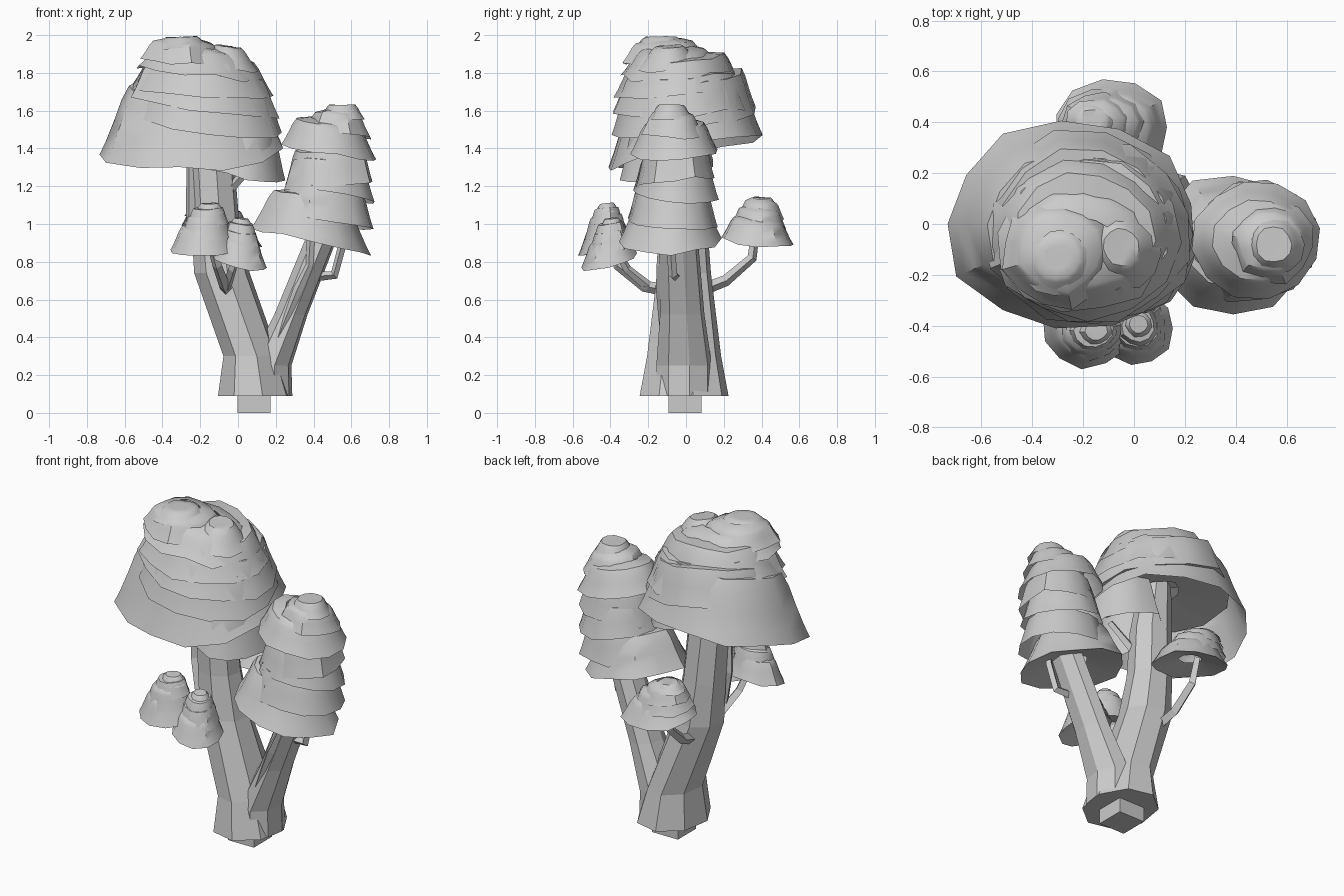
import bpy, bmesh, math, random

random.seed(4)


def finish(name, bm, angle=None):
    me = bpy.data.meshes.new(name)
    bm.to_mesh(me)
    bm.free()
    ob = bpy.data.objects.new(name, me)
    bpy.context.collection.objects.link(ob)
    if angle:
        bpy.ops.object.select_all(action='DESELECT')
        ob.select_set(True)
        bpy.context.view_layer.objects.active = ob
        bpy.ops.object.shade_smooth_by_angle(angle=math.radians(angle))
    return ob


def loft(bm, rings, n, cap_low=False, cap_top=True, jitter=0.0, turn=0.0):
    """Skin rings (cx, cy, z, rx, ry, tilt_x, tilt_y) listed from low to high."""
    wob = [random.uniform(-jitter, jitter) for _ in range(n)]
    drop = [random.uniform(-jitter, jitter) * 0.7 for _ in range(n)]
    loops = []
    for cx, cy, z, rx, ry, tx, ty in rings:
        loop = []
        for i in range(n):
            a = turn + 2 * math.pi * i / n
            dx, dy = rx * (1 + wob[i]) * math.cos(a), ry * (1 + wob[i]) * math.sin(a)
            loop.append(bm.verts.new((cx + dx, cy + dy, z + tx * dx + ty * dy + drop[i] * rx)))
        loops.append(loop)
    for lo, hi in zip(loops, loops[1:]):
        for i in range(n):
            j = (i + 1) % n
            bm.faces.new((lo[i], lo[j], hi[j], hi[i]))
    if cap_low:
        bm.faces.new(loops[0][::-1])
    if cap_top:
        bm.faces.new(loops[-1])


def canopy(name, tiers, n=12, under=0, rise=0.05):
    """Overlapping skirts: (cx, cy, z_low, z_high, rx, ry, r_high, tilt_x, tilt_y).
    Tier number `under` also gets a soffit that rises toward the trunk."""
    bm = bmesh.new()
    last = len(tiers) - 1
    for k, (cx, cy, z0, z1, rx, ry, rt, tx, ty) in enumerate(tiers):
        h, q = z1 - z0, ry / rx
        rings = []
        if k == under:
            rings.append((cx, cy, z0 + rise, rx * 0.3, ry * 0.3, tx, ty))
        # flared lip, round shoulder, then a collar tucked under the next tier
        for t, f in ((0, 0), (0.2, 0.22), (0.5, 0.5), (0.8, 0.75), (1, 1)):
            r = rx + (rt - rx) * f
            rings.append((cx, cy, z0 + h * t, r, r * q, tx, ty))
        small = rt < 0.09
        rings.append((cx, cy, z1 + (0 if small else 0.02), rt * 0.55, rt * 0.55 * q, tx, ty))
        loft(bm, rings, n, cap_top=small or k == last, jitter=0.055, turn=k * 0.7)
    return finish(name, bm, 40)


def branch(name, pts, r):
    cu = bpy.data.curves.new(name, 'CURVE')
    cu.dimensions = '3D'
    cu.bevel_depth, cu.bevel_resolution = r, 0
    cu.use_fill_caps = True
    sp = cu.splines.new('POLY')
    sp.use_smooth = False
    sp.points.add(len(pts) - 1)
    for i, (p, q) in enumerate(zip(sp.points, pts)):
        p.co = (*q, 1)
        p.radius = 1.2 - 0.4 * i / (len(pts) - 1)
    ob = bpy.data.objects.new(name, cu)
    bpy.context.collection.objects.link(ob)
    bpy.ops.object.select_all(action='DESELECT')
    ob.select_set(True)
    bpy.context.view_layer.objects.active = ob
    bpy.ops.object.convert(target='MESH')
    bpy.ops.object.shade_flat()


# Peg under the trunk
bpy.ops.mesh.primitive_cube_add(size=1, location=(0.085, -0.005, 0.06))
bpy.context.object.name = "base_peg"
bpy.context.object.scale = (0.175, 0.175, 0.12)

# Forked trunk
for name, rings in {
    "main_trunk": [(0.09, -0.01, 0.09, 0.20, 0.24), (0.07, -0.01, 0.30, 0.15, 0.20),
                   (-0.085, -0.01, 0.74, 0.15, 0.145), (-0.12, -0.01, 1.0, 0.13, 0.125),
                   (-0.14, -0.02, 1.30, 0.125, 0.11), (-0.17, -0.02, 1.62, 0.09, 0.09)],
    "side_trunk": [(0.17, -0.01, 0.09, 0.12, 0.15), (0.17, -0.01, 0.25, 0.115, 0.15),
                   (0.28, -0.02, 0.52, 0.09, 0.12), (0.44, -0.04, 0.92, 0.085, 0.105),
                   (0.48, -0.05, 1.08, 0.07, 0.08)],
}.items():
    bm = bmesh.new()
    loft(bm, [(*r, 0, 0) for r in rings], 8, cap_low=True, turn=0.2)
    finish(name, bm)

# Branches
branch("back_branch", [(-0.10, 0.08, 0.65), (-0.12, 0.21, 0.70), (-0.13, 0.35, 0.82), (-0.15, 0.37, 0.98)], 0.028)
branch("front_branch_left", [(-0.06, -0.10, 0.65), (-0.07, -0.22, 0.67), (-0.11, -0.36, 0.78), (-0.15, -0.42, 0.92)], 0.028)
branch("front_branch_right", [(-0.06, -0.20, 0.67), (-0.03, -0.31, 0.76), (0.01, -0.38, 0.88)], 0.023)
branch("side_branch", [(0.38, -0.05, 0.72), (0.51, -0.07, 0.73), (0.55, -0.08, 0.88), (0.56, -0.08, 0.95)], 0.023)
branch("side_rib", [(0.20, -0.10, 0.35), (0.32, -0.13, 0.65), (0.38, -0.13, 0.78), (0.39, -0.12, 0.98)], 0.028)
branch("crown_branch", [(-0.10, -0.04, 1.12), (-0.01, -0.07, 1.22), (0.09, -0.10, 1.33)], 0.024)
branch("crown_rib", [(-0.2, -0.08, 0.85), (-0.25, -0.06, 1.05), (-0.25, -0.06, 1.45)], 0.028)

# Large crown with stacked skirts and two swirled tops
canopy("large_crown", [
    (0.02, -0.10, 1.28, 1.55, 0.22, 0.25, 0.16, -0.2, 0.15),
    (-0.24, -0.01, 1.38, 1.74, 0.49, 0.425, 0.335, 0.06, 0.23),
    (-0.18, -0.02, 1.54, 1.76, 0.42, 0.39, 0.34, -0.10, 0.15),
    (-0.18, -0.02, 1.62, 1.81, 0.40, 0.37, 0.31, -0.12, 0.04),
    (-0.19, -0.04, 1.70, 1.87, 0.37, 0.33, 0.27, -0.06, 0.10),
    (-0.20, -0.07, 1.79, 1.92, 0.33, 0.28, 0.21, -0.12, 0.00),
    (-0.05, -0.09, 1.83, 1.94, 0.16, 0.17, 0.07, -0.15, 0.05),
    (-0.29, -0.11, 1.86, 1.96, 0.23, 0.22, 0.16, -0.05, 0.05),
    (-0.30, -0.13, 1.93, 1.99, 0.155, 0.15, 0.085, 0.03, 0.0)], 13, under=2)

# Three-tier side crown
canopy("side_crown", [
    (0.39, -0.08, 0.91, 1.14, 0.31, 0.28, 0.19, -0.24, 0.04),
    (0.46, -0.07, 1.00, 1.18, 0.255, 0.24, 0.20, -0.10, -0.08),
    (0.48, -0.06, 1.15, 1.32, 0.245, 0.225, 0.19, -0.13, -0.06),
    (0.49, -0.06, 1.22, 1.40, 0.23, 0.21, 0.18, 0.06, 0.08),
    (0.48, -0.06, 1.38, 1.53, 0.25, 0.23, 0.17, -0.17, 0.04),
    (0.53, -0.07, 1.47, 1.58, 0.18, 0.17, 0.12, -0.10, -0.05),
    (0.55, -0.08, 1.55, 1.63, 0.12, 0.12, 0.07, 0.0, 0.0)])

# Small crowns, each a scaled stack: lip centre, radii, tip position, tilt
for name, (cx, cy, zb, rx, ry, px, py, pz, tx, ty) in {
    "back_crown": (-0.09, 0.38, 0.91, 0.23, 0.19, -0.18, 0.41, 1.14, -0.12, -0.12),
    "front_crown_left": (-0.18, -0.42, 0.86, 0.175, 0.145, -0.14, -0.42, 1.11, 0.05, 0.2),
    "front_crown_right": (0.01, -0.41, 0.80, 0.145, 0.145, 0.02, -0.39, 1.03, -0.2, 0.25),
}.items():
    tiers = []
    for lo, hi, s, st in ((0, 0.5, 1, 0.66), (0.28, 0.72, 0.79, 0.57),
                          (0.55, 0.9, 0.63, 0.44), (0.8, 1.0, 0.46, 0.25)):
        h = pz - zb
        tiers.append((cx + (px - cx) * lo, cy + (py - cy) * lo, zb + h * lo, zb + h * hi,
                      rx * s, ry * s, rx * st, tx * s, ty * s))
    canopy(name, tiers, 11, rise=0.04)
